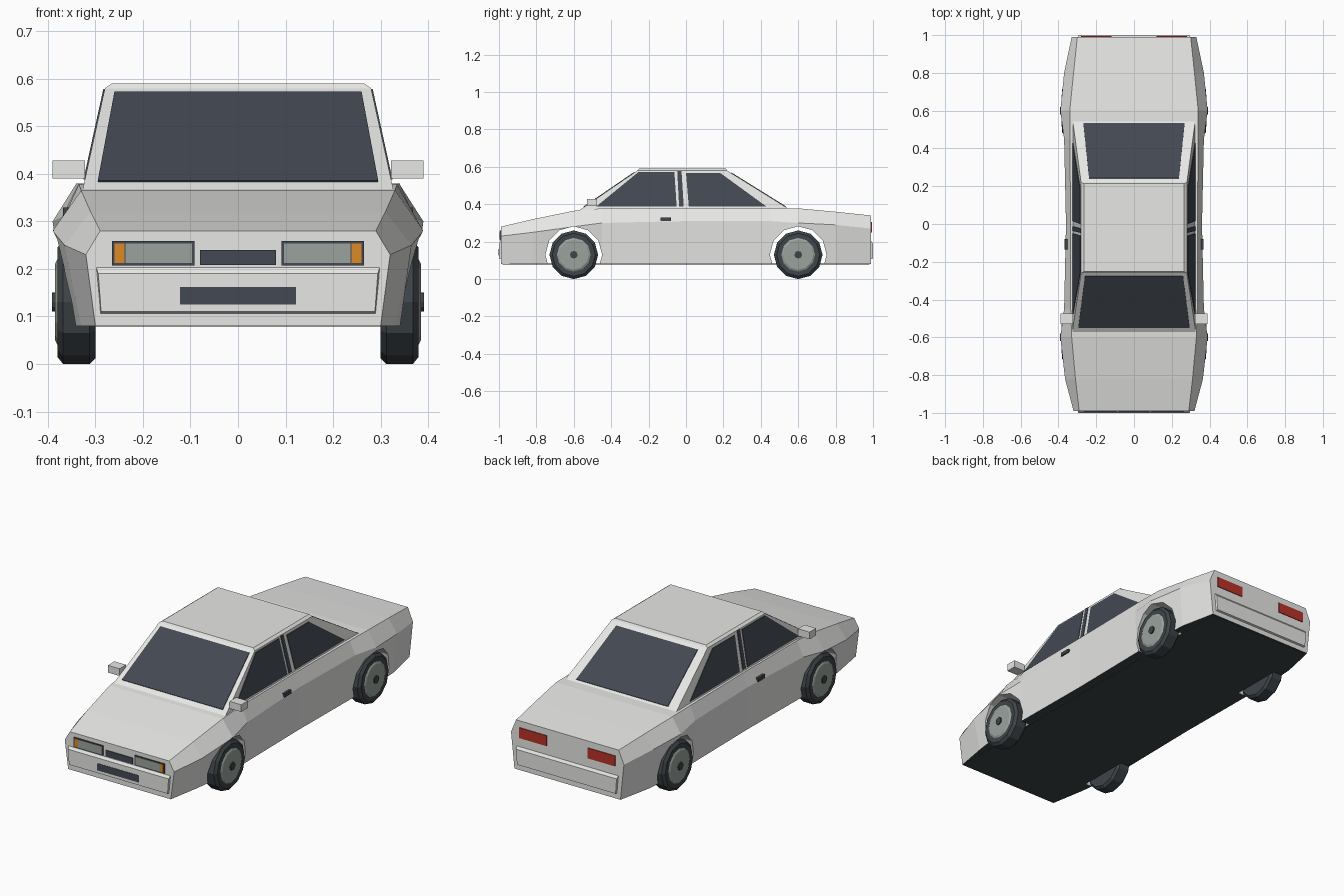
import bpy, bmesh, math

old = bpy.data.objects.get("Cube")
if old:
    bpy.data.objects.remove(old, do_unlink=True)


def material(name, r, g, b):
    m = bpy.data.materials.new(name)
    m.use_nodes = True
    m.diffuse_color = (r, g, b, 1)
    m.node_tree.nodes["Principled BSDF"].inputs["Base Color"].default_value = (r, g, b, 1)
    return m


PAINT = material("silver_paint", .80, .80, .79)
GLASS = material("tinted_glass", .056, .066, .084)
RUBBER = material("black_rubber", .048, .058, .066)
LAMP = material("grey_lamp", .33, .37, .34)
AMBER = material("amber_lamp", .72, .26, .02)
RED = material("red_lamp", .48, .034, .022)


def loft(name, rings, mat):
    """Closed solid through rings that all have the same number of points."""
    bm = bmesh.new()
    loops = [[bm.verts.new(p) for p in ring] for ring in rings]
    n = len(loops[0])
    for a, b in zip(loops, loops[1:]):
        for i in range(n):
            j = (i + 1) % n
            bm.faces.new((a[i], a[j], b[j], b[i]))
    bm.faces.new(loops[0])
    bm.faces.new(loops[-1])
    bmesh.ops.recalc_face_normals(bm, faces=bm.faces)
    me = bpy.data.meshes.new(name)
    bm.to_mesh(me)
    bm.free()
    ob = bpy.data.objects.new(name, me)
    me.materials.append(mat)
    bpy.context.collection.objects.link(ob)
    return ob


def box(name, x, y, z, mat):
    return loft(name, [[(a, y[0], z[0]), (a, y[1], z[0]), (a, y[1], z[1]), (a, y[0], z[1])]
                       for a in x], mat)


def plate(name, pts, push, mat):
    """Thin sheet reaching a little outside and inside the given outline."""
    rings = [[tuple(c + s * d for c, d in zip(p, push)) for p in pts] for s in (-1, 1)]
    return loft(name, rings, mat)


def disc(x, r, y, z, sides=12):
    return [(x, y + r * math.cos(i * math.tau / sides), z + r * math.sin(i * math.tau / sides))
            for i in range(sides)]


# Body shell: y, sill x, waist x, waist z, shoulder x, shoulder z
FLOOR = .08
sections = [
    (-.99, .30, .32, .23, .29, .28),
    (-.82, .33, .365, .25, .31, .32),
    (-.60, .36, .39, .28, .33, .365),
    (-.45, .355, .37, .30, .335, .378),
    (0, .35, .36, .31, .335, .38),
    (.45, .355, .37, .31, .34, .38),
    (.60, .36, .39, .30, .34, .378),
    (.80, .35, .37, .29, .32, .36),
    (.99, .31, .33, .27, .30, .34),
]
rings = []
for y, xb, xm, zm, xs, zs in sections:
    half = [(xb, y, FLOOR), (xm, y, zm), (xs, y, zs)]
    rings.append(half + [(-a, b, c) for a, b, c in reversed(half)])
body = loft("body_shell", rings, PAINT)
body.data.materials.append(RUBBER)
for f in body.data.polygons:
    if f.normal.z < -.9:
        f.material_index = 1

# Wheel arches cut through the shell
AXLES = (("front", -.6), ("rear", .6))
WHEEL_Z = .13
for label, y in AXLES:
    cutter = loft("arch_cutter", [disc(x, .152, y, WHEEL_Z) for x in (-.5, .5)], PAINT)
    cutter.hide_render = True
    mod = body.modifiers.new("arch", 'BOOLEAN')
    mod.operation = 'DIFFERENCE'
    mod.solver = 'EXACT'
    mod.object = cutter
    bpy.context.view_layer.objects.active = body
    bpy.ops.object.modifier_apply(modifier=mod.name)
    bpy.data.objects.remove(cutter, do_unlink=True)
box("floor_pan", (-.30, .30), (-.98, .98), (.079, .084), RUBBER)

# Cabin: base, top and a chamfered roof
BASE, TOP = .375, .58


def side_x(z):
    return .325 - (z - BASE) / (TOP - BASE) * .045


def front_y(z):
    return -.56 + (z - BASE) / (TOP - BASE) * .30


def rear_y(z):
    return .55 - (z - BASE) / (TOP - BASE) * .33


def level(z, inset=0):
    x, a, b = side_x(z) - inset, front_y(z) + inset, rear_y(z) - inset
    return [(-x, a, z), (x, a, z), (x, b, z), (-x, b, z)]


cabin = loft("cabin", [level(BASE - .02), level(BASE), level(TOP),
                       [(x * .95, y * .97, .59) for x, y, z in level(TOP)]], PAINT)


# Windscreen and rear window
def end_glass(name, edge, lo, hi, xlo, xhi, out):
    plate(name, [(-xlo, edge(lo), lo), (xlo, edge(lo), lo),
                 (xhi, edge(hi), hi), (-xhi, edge(hi), hi)], (0, out, .003), GLASS)


end_glass("windscreen", front_y, .383, .57, .295, .26, -.002)
end_glass("rear_window", rear_y, .386, .567, .268, .238, .002)

# Side windows and door pillars, given as (y, z) outlines
side_panes = {
    "front_side_window": [(-.48, .388), (-.255, .572), (-.062, .572), (-.05, .388)],
    "door_pillar_trim": [(-.037, .388), (-.047, .578), (-.024, .578), (-.012, .388)],
    "rear_side_window": [(.015, .388), (0, .566), (.185, .566), (.43, .388)],
}
SIDES = (("left", 1), ("right", -1))
for side, s in SIDES:
    for name, pts in side_panes.items():
        plate(f"{side}_{name}", [(s * side_x(z), y, z) for y, z in pts], (s * .003, 0, 0), GLASS)

# Bumpers, front and rear
for label, s in (("front", -1), ("rear", 1)):
    outer = [(-.288, s, .11), (.288, s, .11), (.294, s, .19), (-.294, s, .19)]
    inner = [(-.29, s * .985, .105), (.29, s * .985, .105), (.30, s * .985, .21), (-.30, s * .985, .21)]
    loft(f"{label}_bumper", [outer, inner], PAINT)

# Grilles
box("upper_grille", (-.08, .08), (-.994, -.988), (.208, .24), GLASS)
box("lower_grille", (-.122, .122), (-1.0015, -.997), (.125, .162), GLASS)

for side, s in SIDES:
    # Headlamp cluster and tail lamp
    box(f"{side}_headlamp_frame", (s * .092, s * .265), (-.994, -.988), (.207, .259), GLASS)
    box(f"{side}_headlamp", (s * .097, s * .237), (-.996, -.99), (.212, .254), LAMP)
    box(f"{side}_indicator", (s * .239, s * .26), (-.996, -.99), (.212, .254), AMBER)
    box(f"{side}_tail_lamp", (s * .12, s * .28), (.988, .994), (.25, .305), RED)
    # Mirror and door handle
    box(f"{side}_mirror", (s * .322, s * .39), (-.53, -.475), (.39, .428), PAINT)
    box(f"{side}_door_handle", (s * .352, s * .368), (-.135, -.08), (.31, .329), RUBBER)
    # Wheels
    for label, y in AXLES:
        tyre = ((.30, .118), (.312, .13), (.368, .13), (.38, .115))
        rim = ((.37, .09), (.38, .09), (.385, .08))
        cap = ((.38, .02), (.391, .02))
        for part, profile, mat in (("tyre", tyre, RUBBER), ("rim", rim, LAMP), ("hub_cap", cap, RUBBER)):
            loft(f"{label}_{side}_{part}", [disc(s * x, r, y, WHEEL_Z) for x, r in profile], mat)
